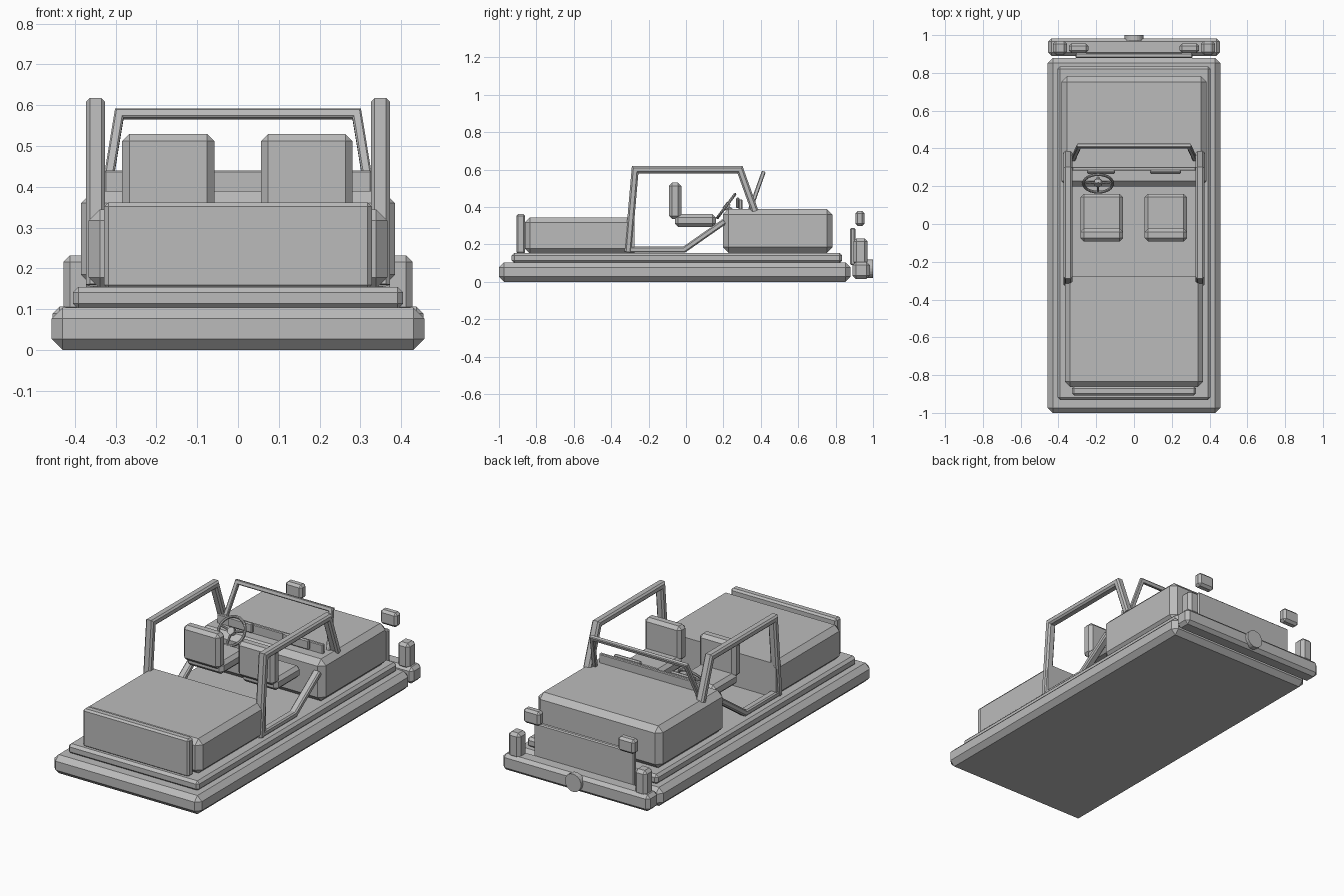
import bpy, bmesh, math
from mathutils import Vector, Matrix

if "Cube" in bpy.data.objects:
    bpy.data.objects.remove(bpy.data.objects["Cube"])

grey = bpy.data.materials.new("body_grey")
grey.diffuse_color = (0.5, 0.5, 0.5, 1)
grey.use_nodes = True
grey.node_tree.nodes["Principled BSDF"].inputs["Base Color"].default_value = grey.diffuse_color


def finish(name, bm):
    bmesh.ops.recalc_face_normals(bm, faces=bm.faces[:])
    me = bpy.data.meshes.new(name)
    bm.to_mesh(me)
    bm.free()
    me.materials.append(grey)
    ob = bpy.data.objects.new(name, me)
    bpy.context.collection.objects.link(ob)
    return ob


def box(name, x, y, z, bevel=0.0, sharp_front=False):
    """Chamfered box from axis ranges; optionally keep the +y face edges square."""
    bm = bmesh.new()
    bmesh.ops.create_cube(bm, size=1)
    for v in bm.verts:
        v.co = Vector(r[0] if c < 0 else r[1] for c, r in zip(v.co, (x, y, z)))
    edges = [e for e in bm.edges
             if not (sharp_front and all(v.co.y > y[1] - 1e-4 for v in e.verts))]
    if bevel:
        bmesh.ops.bevel(bm, geom=edges, offset=bevel, segments=1,
                        profile=0.5, affect='EDGES')
    return finish(name, bm)


def pair(name, x, y, z, bevel):
    box("left_" + name, (-x[1], -x[0]), y, z, bevel)
    box("right_" + name, x, y, z, bevel)


def bar(name, path, normal, half_w, half_t, chamfer):
    """Mitred chamfered bar along a planar path; half_w lies along the normal."""
    pts, n = [Vector(p) for p in path], Vector(normal).normalized()
    w, t, c = half_w, half_t, chamfer
    sec = [(w, t - c), (w - c, t), (c - w, t), (-w, t - c),
           (-w, c - t), (c - w, -t), (w - c, -t), (w, c - t)]
    bm, rings = bmesh.new(), []
    for i, p in enumerate(pts):
        a = (p - pts[i - 1]).normalized() if i else None
        b = (pts[i + 1] - p).normalized() if i < len(pts) - 1 else None
        a, b = a or b, b or a
        m = n.cross(a + b).normalized()
        m /= m.dot(n.cross(a))
        rings.append([bm.verts.new(p + n * u + m * v) for u, v in sec])
    for r, s in zip(rings, rings[1:]):
        for k in range(8):
            bm.faces.new((r[k], r[k - 1], s[k - 1], s[k]))
    bm.faces.new(rings[0])
    bm.faces.new(rings[-1])
    return finish(name, bm)


def cylinder(name, p, q, r, sides=16):
    p, q = Vector(p), Vector(q)
    rot = (q - p).to_track_quat('Z', 'Y').to_matrix().to_4x4()
    bm = bmesh.new()
    bmesh.ops.create_cone(bm, cap_ends=True, segments=sides, radius1=r, radius2=r,
                          depth=(q - p).length,
                          matrix=Matrix.Translation((p + q) / 2) @ rot)
    return finish(name, bm)


# Lower slab and stepped deck
box("base_slab", (-.457, .457), (-1, .88), (0, .104), .027)
box("deck_step", (-.405, .405), (-.932, .835), (.10, .155), .014)

# Rear body and tailgate
box("rear_body", (-.366, .366), (-.862, -.275), (.15, .345), .028, True)
box("tailgate", (-.328, .328), (-.907, -.86), (.15, .362), .01)

# Hood, grille and dashboard
box("hood", (-.385, .385), (.198, .783), (.155, .39), .03)
box("grille", (-.31, .31), (.878, .905), (.09, .288), .006)
box("cowl", (-.328, .328), (.282, .302), (.38, .44), .004)
box("glove_box", (.085, .25), (.266, .285), (.395, .45), .006)
box("gauge_panel", (-.25, -.10), (.266, .285), (.395, .45), .006)

# Bumper, corner posts, lamps and centre disc
box("bumper", (-.455, .455), (.89, .983), (.015, .107), .018)
pair("bumper_post", (.355, .428), (.895, .97), (.09, .232), .016)
pair("lamp", (.242, .345), (.905, .955), (.298, .378), .013)
cylinder("bumper_disc", (0, .97, .07), (0, 1, .07), .05, 20)

# Two seats
for side, x in (("left", (-.284, -.058)), ("right", (.056, .281))):
    box(side + "_seat_cushion", x, (-.06, .16), (.294, .362), .018)
    box(side + "_seat_back", x, (-.092, -.024), (.335, .53), .018)

# Roll bars and door sills on both sides
for side, x in (("left", -.349), ("right", .349)):
    bar(side + "_roll_bar",
        [(x, -.31, .16), (x, -.272, .599), (x, .289, .599), (x, .368, .378)],
        (1, 0, 0), .023, .019, .009)
    bar(side + "_door_rail",
        [(x, -.305, .172), (x, -.01, .172), (x, .205, .322)],
        (1, 0, 0), .021, .016, .007)

# Windshield frame leaning forward
bar("windshield_frame",
    [(-.323, .343, .385), (-.291, .412, .579), (.291, .412, .579), (.323, .343, .385)],
    Vector((1, 0, 0)).cross(Vector((0, .069, .194))), .011, .012, .004)

# Steering wheel: ring, spokes, hub and column
hub = Vector((-.19, .215, .405))
up = Vector((0, .6, .8))
axis = Vector((0, .8, -.6))
right = Vector((1, 0, 0))
bm = bmesh.new()
rings = []
for i in range(24):
    a = math.tau * i / 24
    d = right * math.cos(a) + up * math.sin(a)
    rings.append([bm.verts.new(hub + d * (.078 + .0075 * math.cos(b)) + axis * .0075 * math.sin(b))
                  for b in (math.tau * k / 8 for k in range(8))])
for i in range(24):
    r, s = rings[i - 1], rings[i]
    for k in range(8):
        bm.faces.new((r[k], r[k - 1], s[k - 1], s[k]))
finish("steering_ring", bm)
for i, deg in enumerate((10, 170, 270)):
    a = math.radians(deg)
    d = right * math.cos(a) + up * math.sin(a)
    cylinder(f"steering_spoke_{i + 1}", hub, hub + d * .077, .006, 8)
cylinder("steering_hub", hub - axis * .01, hub + axis * .015, .02, 12)
cylinder("steering_column", hub, hub + axis * .10, .009, 10)
